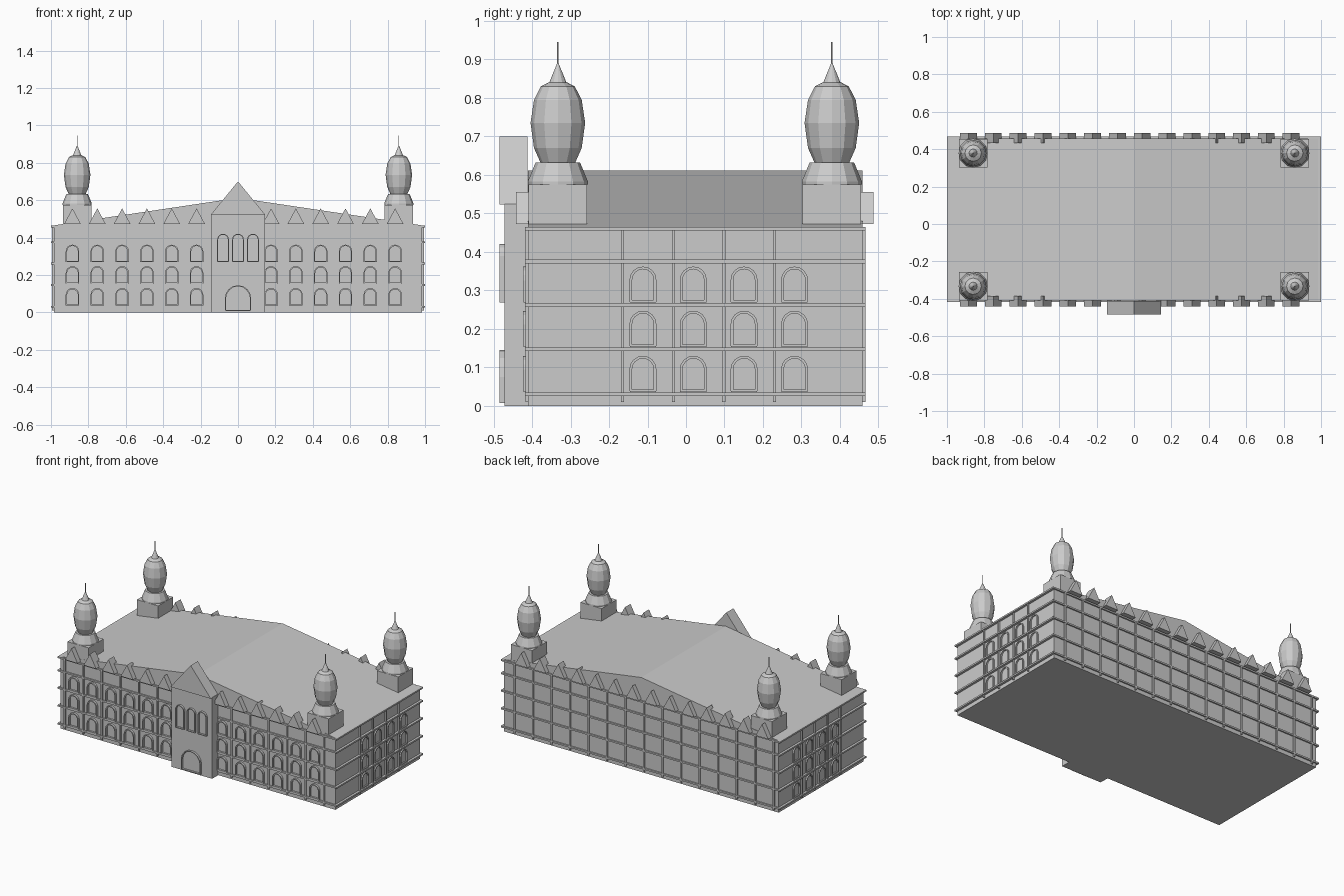
import bpy, bmesh, math

if "Cube" in bpy.data.objects:
    bpy.data.objects.remove(bpy.data.objects["Cube"])

FRONT, BACK, HALF = -0.41, 0.458, 0.985


def finish(bm, name):
    bmesh.ops.recalc_face_normals(bm, faces=bm.faces)
    me = bpy.data.meshes.new(name)
    bm.to_mesh(me)
    bm.free()
    ob = bpy.data.objects.new(name, me)
    bpy.context.collection.objects.link(ob)
    return ob


def add_box(bm, x0, x1, y0, y1, z0, z1):
    add_prism(bm, [(x0, z0), (x1, z0), (x1, z1), (x0, z1)], y0, y1)


def add_prism(bm, pts, y0, y1):
    # (x, z) outline extruded along y
    a = [bm.verts.new((x, y0, z)) for x, z in pts]
    b = [bm.verts.new((x, y1, z)) for x, z in pts]
    n = len(pts)
    bm.faces.new(a)
    bm.faces.new(b[::-1])
    for i in range(n):
        j = (i + 1) % n
        bm.faces.new((a[i], b[i], b[j], a[j]))


def arch(w, h, segs=8):
    # open outline from bottom left, over the arch, to bottom right
    r = w / 2
    pts = [(-r, 0)]
    for i in range(segs + 1):
        t = math.pi * (1 - i / segs)
        pts.append((r * math.cos(t), h - r + r * math.sin(t)))
    return pts + [(r, 0)]


def add_arch_frame(bm, u, z, w, h, t, place, depth):
    # arched rim; place(u, z, d) maps wall coordinates to space
    outer = arch(w, h)
    inner = arch(w - 2 * t, h - t)
    rings = [[bm.verts.new(place(u + p, z + q, d)) for p, q in o]
             for o, d in ((outer, -0.004), (outer, depth), (inner, depth), (inner, -0.004))]
    n = len(outer)
    for k in range(4):
        a, b = rings[k], rings[(k + 1) % 4]
        for i in range(n - 1):
            bm.faces.new((a[i], a[i + 1], b[i + 1], b[i]))
    bm.faces.new([r[0] for r in rings])
    bm.faces.new([r[-1] for r in rings][::-1])


# main block with low gable roof
bm = bmesh.new()
add_prism(bm, [(-HALF, 0), (HALF, 0), (HALF, 0.465), (0, 0.612), (-HALF, 0.465)], FRONT, BACK)
finish(bm, "main_block")

# horizontal cornice bands around all walls
bm = bmesh.new()
for z in (0.03, 0.147, 0.262, 0.375, 0.46):
    add_box(bm, -1.0, 1.0, FRONT - 0.008, BACK + 0.009, z - 0.005, z + 0.005)
finish(bm, "cornice_bands")

# vertical pilasters
STEP = 0.1327
bays = [-0.885 + STEP * i for i in range(14)]
bm = bmesh.new()
for i in range(15):
    x = -0.952 + STEP * i
    add_box(bm, x - 0.005, x + 0.005, FRONT - 0.007, FRONT + 0.01, 0.01, 0.46)
    add_box(bm, x - 0.005, x + 0.005, BACK - 0.01, BACK + 0.008, 0.01, 0.46)
for y in (-0.165, -0.033, 0.098, 0.23):
    for s in (-1, 1):
        x = s * HALF
        add_box(bm, x - 0.01, x + 0.01, y - 0.004, y + 0.004, 0.01, 0.46)
finish(bm, "pilasters")

# arched windows with sills
front_wall = lambda u, z, d: (u, FRONT - d, z)
right_wall = lambda u, z, d: (HALF + d, u, z)
left_wall = lambda u, z, d: (-HALF - d, u, z)
frames, sills = bmesh.new(), bmesh.new()
for z in (0.038, 0.155, 0.27):
    for x in bays:
        if abs(x) < 0.14:
            continue
        add_arch_frame(frames, x, z, 0.072, 0.092, 0.007, front_wall, 0.013)
        add_box(sills, x - 0.034, x + 0.034, FRONT - 0.012, FRONT + 0.01, z - 0.002, z + 0.005)
    for y in (-0.112, 0.019, 0.151, 0.282):
        for wall, s in ((right_wall, 1), (left_wall, -1)):
            add_arch_frame(frames, y, z, 0.07, 0.092, 0.007, wall, 0.008)
            add_box(sills, s * HALF - 0.008, s * HALF + 0.008, y - 0.034, y + 0.034, z - 0.002, z + 0.005)
finish(frames, "window_frames")
finish(sills, "window_sills")

# small gables along front and back eaves
bm = bmesh.new()
for x in bays:
    tri = [(x - 0.045, 0.472), (x + 0.045, 0.472), (x, 0.556)]
    add_prism(bm, tri, -0.442, -0.385)
    add_prism(bm, tri, 0.432, 0.487)
finish(bm, "eave_gables")

# entrance pavilion with pointed gable
bm = bmesh.new()
add_box(bm, -0.145, 0.145, -0.472, FRONT + 0.01, 0, 0.525)
finish(bm, "entrance_pavilion")
bm = bmesh.new()
add_prism(bm, [(-0.145, 0.523), (0.145, 0.523), (0, 0.70)], -0.485, -0.412)
finish(bm, "entrance_gable")

# entrance door and triple window
porch_wall = lambda u, z, d: (u, -0.472 - d, z)
bm = bmesh.new()
add_arch_frame(bm, 0, 0.01, 0.14, 0.135, 0.006, porch_wall, 0.013)
add_box(bm, -0.068, 0.068, -0.484, -0.47, 0.008, 0.014)
finish(bm, "door_frame")
bm = bmesh.new()
for x in (-0.08, 0, 0.08):
    add_arch_frame(bm, x, 0.27, 0.062, 0.15, 0.005, porch_wall, 0.013)
    add_box(bm, x - 0.029, x + 0.029, -0.484, -0.47, 0.268, 0.274)
finish(bm, "entrance_windows")


# corner turrets: square base, flared plinth, egg dome, cap and spire
def lathe(name, profile, x, y, n=12):
    bm = bmesh.new()
    rings = [[bm.verts.new((x + r * math.cos(2 * math.pi * i / n),
                            y + r * math.sin(2 * math.pi * i / n), z)) for i in range(n)]
             for r, z in profile]
    for a, b in zip(rings, rings[1:]):
        for i in range(n):
            j = (i + 1) % n
            bm.faces.new((a[i], a[j], b[j], b[i]))
    bm.faces.new(rings[0][::-1])
    bm.faces.new(rings[-1])
    return finish(bm, name)


for x in (-0.86, 0.86):
    for y in (-0.333, 0.379):
        bm = bmesh.new()
        add_box(bm, x - 0.076, x + 0.076, y - 0.076, y + 0.076, 0.465, 0.575)
        finish(bm, "turret_base")
        lathe("turret_plinth", [(0.078, 0.575), (0.078, 0.583), (0.058, 0.632)], x, y)
        lathe("turret_dome", [(0.042, 0.625), (0.062, 0.67), (0.071, 0.735),
                              (0.062, 0.795), (0.044, 0.83), (0.025, 0.84)], x, y)
        lathe("turret_cap", [(0.024, 0.836), (0.002, 0.89)], x, y)
        lathe("turret_spire", [(0.002, 0.88), (0.002, 0.945)], x, y, 6)
